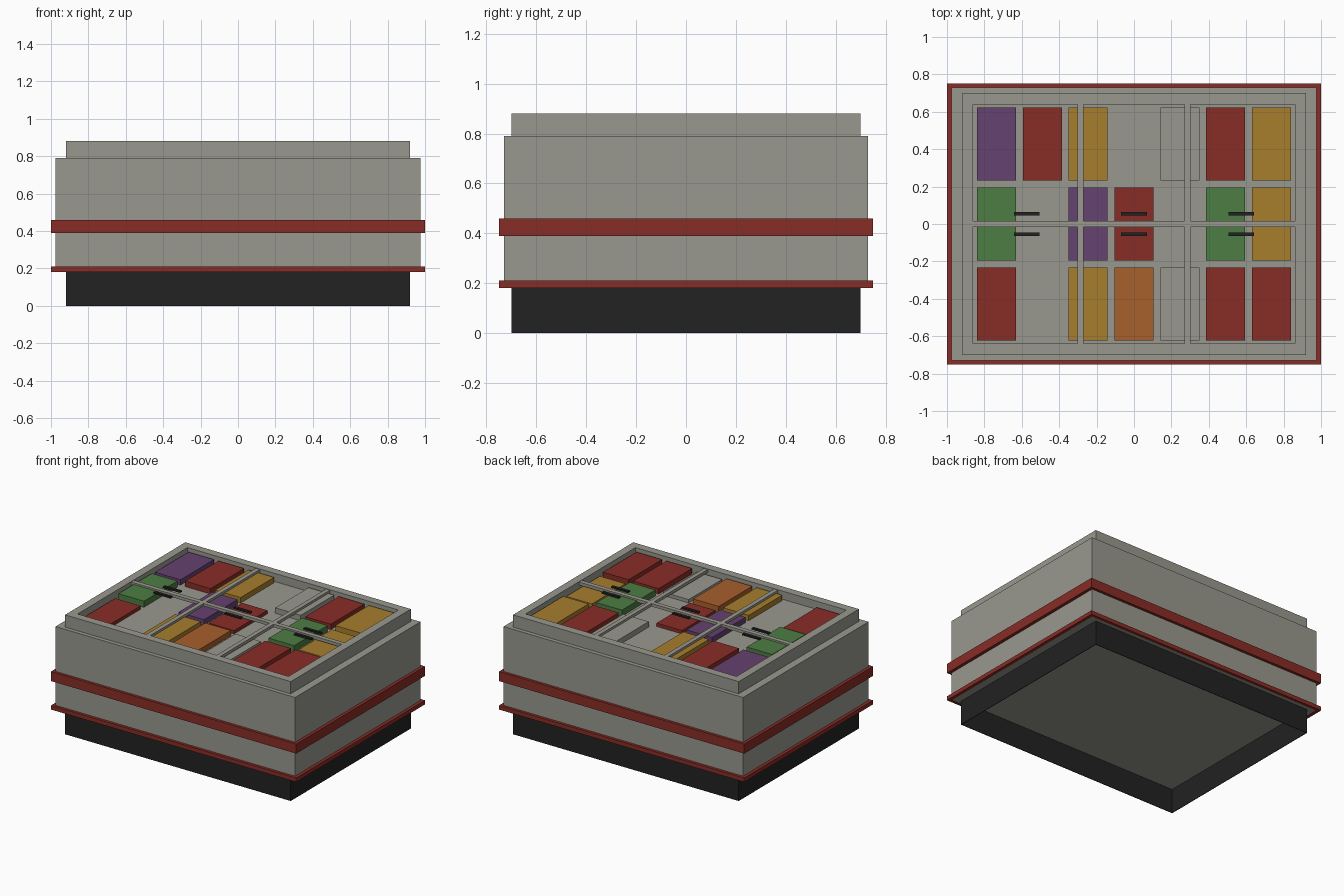
import bpy, bmesh

if "Cube" in bpy.data.objects:
    bpy.data.objects.remove(bpy.data.objects["Cube"])

def material(name, rgb):
    m = bpy.data.materials.new(name)
    m.diffuse_color = (*rgb, 1)
    m.use_nodes = True
    m.node_tree.nodes["Principled BSDF"].inputs["Base Color"].default_value = m.diffuse_color
    return m

MATS = {
    "grey": material("warm_grey", (0.32, 0.315, 0.275)),
    "red": material("dark_red", (0.25, 0.026, 0.019)),
    "black": material("soft_black", (0.016, 0.016, 0.016)),
    "yellow": material("ochre_yellow", (0.39, 0.21, 0.027)),
    "purple": material("purple", (0.132, 0.054, 0.16)),
    "green": material("leaf_green", (0.075, 0.205, 0.055)),
    "orange": material("burnt_orange", (0.39, 0.115, 0.025)),
}

def finish(bm, name, colour):
    bmesh.ops.recalc_face_normals(bm, faces=bm.faces)
    me = bpy.data.meshes.new(name)
    bm.to_mesh(me)
    bm.free()
    me.materials.append(MATS[colour])
    ob = bpy.data.objects.new(name, me)
    bpy.context.collection.objects.link(ob)
    return ob

def box(name, colour, x0, x1, y0, y1, z0, z1):
    bm = bmesh.new()
    bmesh.ops.create_cube(bm, size=1)
    for v in bm.verts:
        v.co.x = x1 if v.co.x > 0 else x0
        v.co.y = y1 if v.co.y > 0 else y0
        v.co.z = z1 if v.co.z > 0 else z0
    return finish(bm, name, colour)

def ring(name, colour, ox, oy, ix, iy, z0, z1):
    """Rectangular frame with outer half sizes ox, oy and inner half sizes ix, iy."""
    bm = bmesh.new()
    signs = ((-1, -1), (1, -1), (1, 1), (-1, 1))
    section = ((ox, oy, z0), (ox, oy, z1), (ix, iy, z1), (ix, iy, z0))
    loops = [[bm.verts.new((sx * a, sy * b, z)) for sx, sy in signs] for a, b, z in section]
    for k in range(4):
        a, b = loops[k], loops[(k + 1) % 4]
        for i in range(4):
            j = (i + 1) % 4
            bm.faces.new((a[i], a[j], b[j], b[i]))
    return finish(bm, name, colour)

# Cabinet: hollow plinth, body, red trims
ring("plinth", "black", 0.92, 0.70, 0.916, 0.696, 0.0, 0.18)
box("cabinet_body", "grey", -0.977, 0.977, -0.73, 0.73, 0.182, 0.79)
ring("lower_trim", "red", 1.0, 0.75, 0.976, 0.729, 0.18, 0.21)
ring("middle_trim", "red", 1.0, 0.75, 0.976, 0.729, 0.39, 0.46)

# Tray on top: raised rim and floor
FLOOR = 0.82
ring("top_rim", "grey", 0.92, 0.70, 0.86, 0.64, 0.79, 0.88)
box("tray_floor", "grey", -0.861, 0.861, -0.641, 0.641, 0.785, FLOOR)

# Goods: colour and height of each pack in a 7 by 3 grid, back row first
rows = [
    [("purple", 0.04), ("red", 0.04), ("yellow", 0.04), None, ("grey", 0.04), ("red", 0.04), ("yellow", 0.04)],
    [("green", 0.045), None, ("purple", 0.04), ("red", 0.025), None, ("green", 0.045), ("yellow", 0.025)],
    [("red", 0.025), None, ("yellow", 0.04), ("orange", 0.04), ("grey", 0.025), ("red", 0.04), ("red", 0.04)],
]
for r, row in enumerate(rows):
    for c, pack in enumerate(row):
        if pack:
            colour, h = pack
            x, y = (c - 3) * 0.245, (1 - r) * 0.427
            box(f"pack_{r}_{c}", colour, x - 0.104, x + 0.104, y - 0.195, y + 0.195,
                FLOOR - 0.005, FLOOR + h)

# Divider bars and lid handles
box("long_divider", "grey", -0.861, 0.861, -0.017, 0.017, 0.855, 0.877)
for s in (-1, 1):
    for t in (-1, 1):
        y0, y1 = sorted((t * 0.016, t * 0.641))
        box("cross_divider", "grey", s * 0.286 - 0.016, s * 0.286 + 0.016, y0, y1, 0.855, 0.877)
    for x in (-0.573, 0, 0.573):
        box("lid_handle", "black", x - 0.069, x + 0.069, s * 0.055 - 0.01, s * 0.055 + 0.01, 0.868, 0.88)
